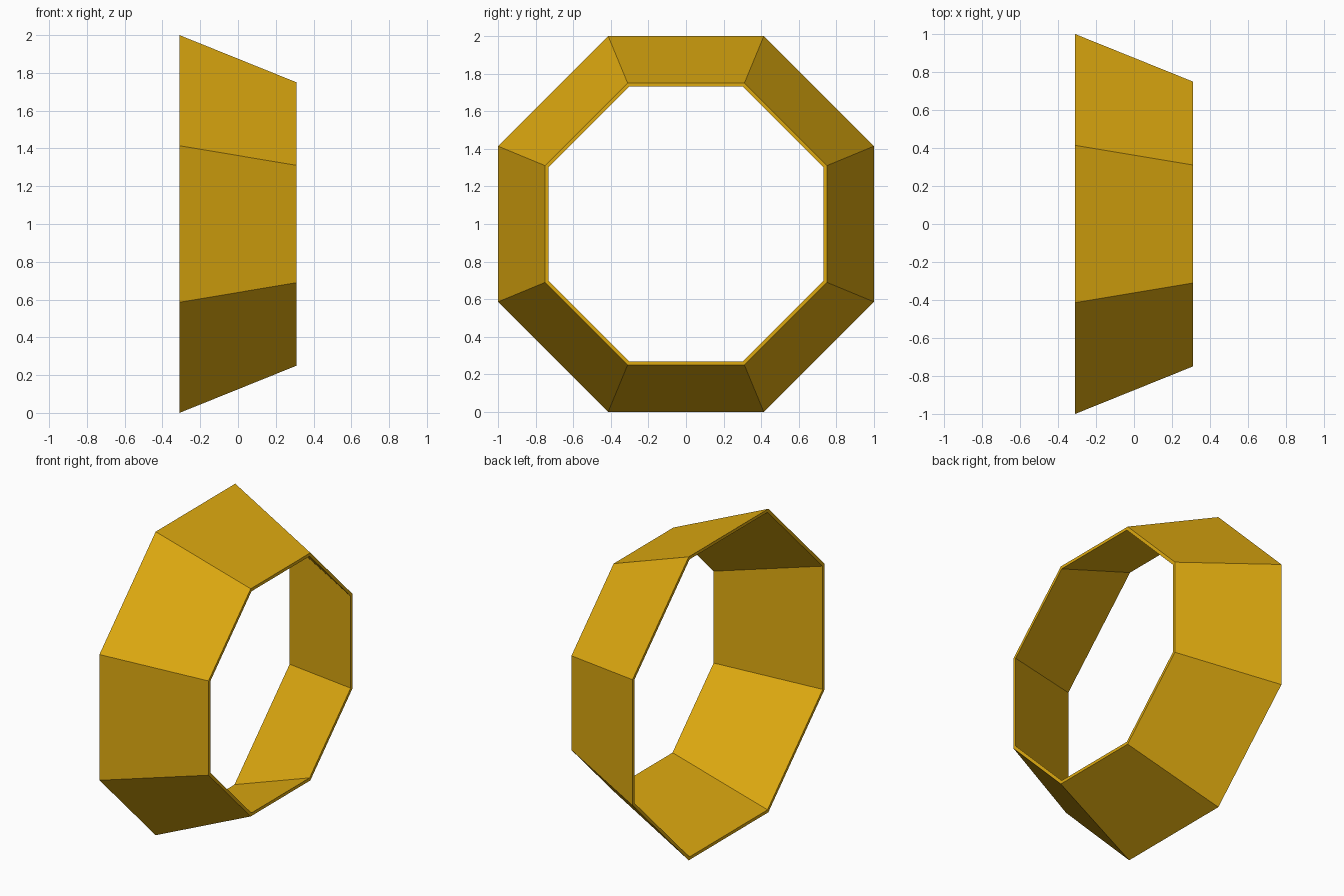
import bpy, bmesh, math

if "Cube" in bpy.data.objects:
    bpy.data.objects.remove(bpy.data.objects["Cube"])

SIDES = 8
# cross-section: (x, distance from the axis to the flat side)
PROFILE = [(-0.31, 1.0), (0.31, 0.75), (0.31, 0.73), (-0.31, 0.98)]

gold = bpy.data.materials.new("golden yellow")
gold.diffuse_color = (0.73, 0.40, 0.005, 1)
gold.use_nodes = True
gold.node_tree.nodes["Principled BSDF"].inputs["Base Color"].default_value = gold.diffuse_color

# tapered octagonal ring, swept around the x axis
bm = bmesh.new()
loops = []
for x, flat in PROFILE:
    r = flat / math.cos(math.pi / SIDES)
    angles = [(i + 0.5) * 2 * math.pi / SIDES for i in range(SIDES)]
    loops.append([bm.verts.new((x, r * math.cos(a), 1 + r * math.sin(a))) for a in angles])
for k, loop in enumerate(loops):
    nxt = loops[(k + 1) % len(loops)]
    for i in range(SIDES):
        j = (i + 1) % SIDES
        bm.faces.new((loop[i], loop[j], nxt[j], nxt[i]))
bmesh.ops.recalc_face_normals(bm, faces=bm.faces)

mesh = bpy.data.meshes.new("tapered_ring")
bm.to_mesh(mesh)
bm.free()
mesh.materials.append(gold)
ring = bpy.data.objects.new("tapered_ring", mesh)
bpy.context.collection.objects.link(ring)
